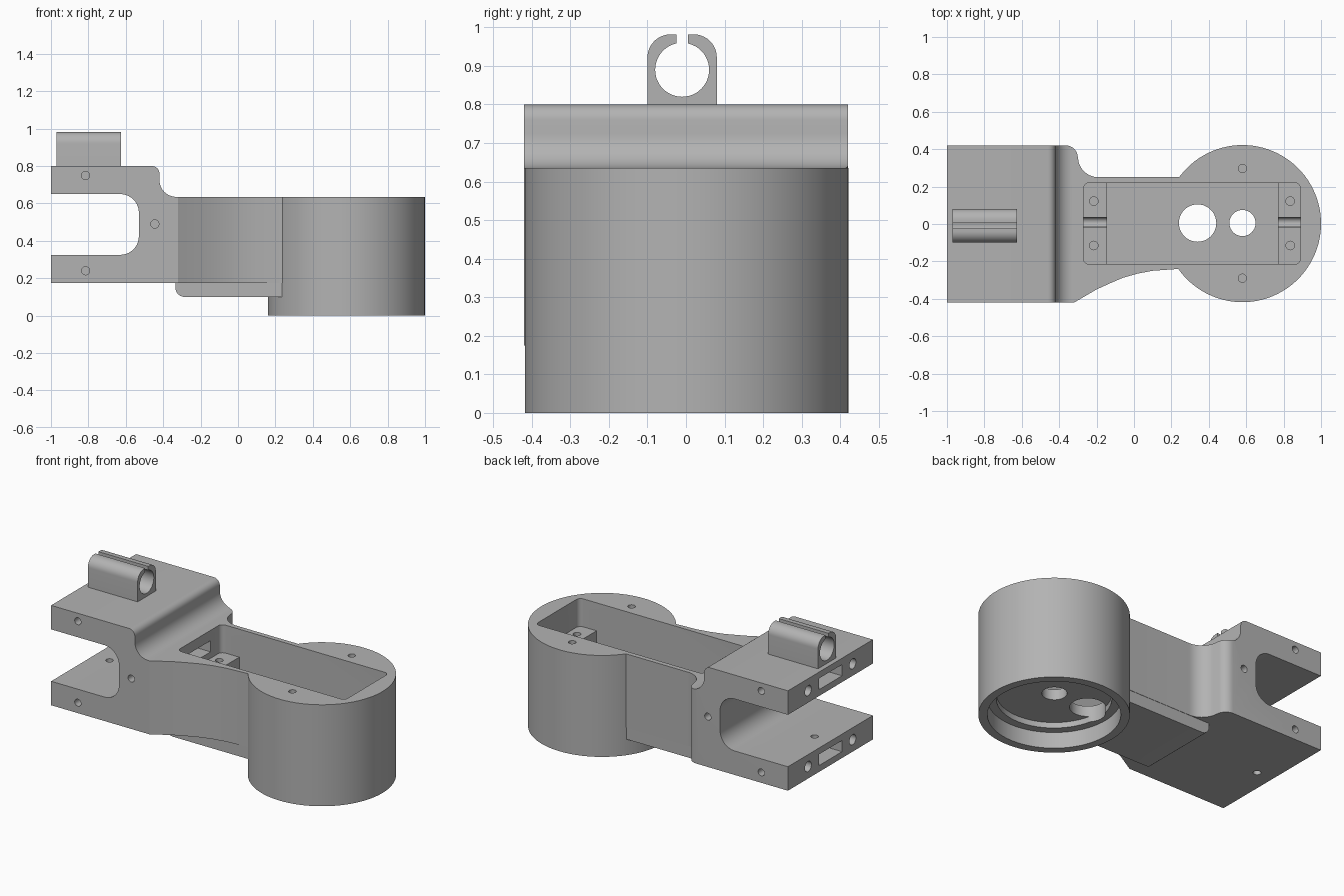
import bpy, bmesh, math
from mathutils import Vector

old = bpy.data.objects.get("Cube")
if old:
    bpy.data.objects.remove(old)

grey = bpy.data.materials.new("plain grey")
grey.use_nodes = True
colour = (0.45, 0.45, 0.45, 1)
grey.diffuse_color = colour
grey.node_tree.nodes["Principled BSDF"].inputs["Base Color"].default_value = colour


def prism(name, outline, axis, low, high):
    """Extrude a 2D outline along an axis: x takes (y, z), y takes (x, z), z takes (x, y)."""
    place = {"x": lambda a, b, d: (d, a, b),
             "y": lambda a, b, d: (a, d, b),
             "z": lambda a, b, d: (a, b, d)}[axis]
    bm = bmesh.new()
    face = bm.faces.new([bm.verts.new(place(a, b, low)) for a, b in outline])
    moved = bmesh.ops.extrude_face_region(bm, geom=[face])["geom"]
    bmesh.ops.translate(bm, vec=Vector(place(0, 0, high - low)),
                        verts=[v for v in moved if isinstance(v, bmesh.types.BMVert)])
    bmesh.ops.recalc_face_normals(bm, faces=bm.faces[:])
    mesh = bpy.data.meshes.new(name)
    bm.to_mesh(mesh)
    bm.free()
    mesh.materials.append(grey)
    obj = bpy.data.objects.new(name, mesh)
    bpy.context.collection.objects.link(obj)
    return obj


def arc(cx, cy, r, start, end, steps=10):
    angles = [math.radians(start + (end - start) * i / steps) for i in range(steps + 1)]
    return [(cx + r * math.cos(t), cy + r * math.sin(t)) for t in angles]


def circle(cx, cy, r, steps=32):
    return arc(cx, cy, r, 0, 360, steps)[:-1]


def rect(a0, a1, b0, b1):
    return [(a0, b0), (a1, b0), (a1, b1), (a0, b1)]


def round_rect(a0, a1, b0, b1, r):
    return (arc(a0 + r, b0 + r, r, 180, 270, 5) + arc(a1 - r, b0 + r, r, 270, 360, 5)
            + arc(a1 - r, b1 - r, r, 0, 90, 5) + arc(a0 + r, b1 - r, r, 90, 180, 5))


def combine(target, other, operation):
    mod = target.modifiers.new(operation, "BOOLEAN")
    mod.operation, mod.solver, mod.object = operation, "EXACT", other
    bpy.context.view_layer.objects.active = target
    bpy.ops.object.modifier_apply(modifier=mod.name)
    bpy.data.objects.remove(other)


def cut(target, outline, axis, low, high):
    combine(target, prism("cutter", outline, axis, low, high), "DIFFERENCE")


# Forked bracket and arm: side profile limited by the plan outline
side = ([(-1, 0.175), (0.5, 0.175), (0.5, 0.635)]
        + arc(-0.33, 0.725, 0.09, 270, 180) + arc(-0.46, 0.76, 0.04, 0, 90, 6)
        + [(-1, 0.8), (-1, 0.65)]
        + arc(-0.63, 0.55, 0.1, 90, 0) + arc(-0.63, 0.425, 0.1, 0, -90)
        + [(-1, 0.325)])
body = prism("bracket_body", side, "y", -0.5, 0.5)
plan = ([(-1.1, -0.42), (-0.32, -0.42), (-0.2, -0.35), (-0.13, -0.318), (-0.06, -0.288),
         (0.02, -0.265), (0.1, -0.25), (0.24, -0.24), (0.4, -0.24), (0.4, 0.25)]
        + arc(-0.19, 0.36, 0.11, 270, 195) + arc(-0.365, 0.355, 0.065, 15, 90, 6)
        + [(-1.1, 0.42)])
combine(body, prism("plan_limit", plan, "z", 0, 1), "INTERSECT")

# Deeper arm underside and round housing
keel = arc(-0.285, 0.15, 0.05, 180, 270, 6) + [(0.4, 0.1), (0.4, 0.5), (-0.335, 0.5)]
combine(body, prism("arm_keel", keel, "y", -0.238, 0.248), "UNION")
combine(body, prism("housing", circle(0.58, 0.002, 0.42, 96), "z", 0, 0.635), "UNION")

# Motor pocket with a raised ledge at both ends
cut(body, round_rect(-0.27, 0.89, -0.215, 0.22, 0.03), "z", 0.46, 0.8)
cut(body, rect(-0.145, 0.77, -0.215, 0.22), "z", 0.2, 0.5)
for x in (-0.215, 0.835):
    for y in (-0.115, 0.122):
        cut(body, circle(x, y, 0.023, 20), "z", 0.3, 0.5)
for x0, x1 in ((-0.27, -0.13), (0.76, 0.89)):
    cut(body, circle(0.01, 0.46, 0.026, 20), "x", x0, x1)

# Round recess under the housing, with shaft holes to the pocket
cut(body, circle(0.58, 0.002, 0.37, 96), "z", -0.1, 0.1)
cut(body, circle(0.58, 0.002, 0.32, 96), "z", 0.05, 0.135)
cut(body, circle(0.34, 0.005, 0.1, 40), "z", 0.05, 0.3)
cut(body, circle(0.58, 0.005, 0.07, 40), "z", 0.05, 0.3)

# Screw holes in the housing top and the bracket sides
for y in (-0.29, 0.297):
    cut(body, circle(0.58, y, 0.022, 20), "z", 0.45, 0.8)
for x, z in ((-0.815, 0.75), (-0.445, 0.49), (-0.815, 0.24)):
    for y0, y1 in ((-0.5, -0.3), (0.3, 0.5)):
        cut(body, circle(x, z, 0.022, 20), "y", y0, y1)
cut(body, circle(-0.89, 0, 0.022, 20), "z", 0.1, 0.4)

# Channels and round sockets in the ends of both fork plates
for z, depth in ((0.725, -0.55), (0.25, -0.1)):
    cut(body, rect(-0.115, 0.115, z - 0.035, z + 0.035), "x", -1.1, depth)
    for y in (-0.22, 0.22):
        cut(body, circle(y, z, 0.032, 24), "x", -1.1, -0.7)
cut(body, rect(-0.115, 0.115, 0.5, 0.57), "x", -0.42, -0.26)

# Open tube clip on the upper plate
clip_side = ([(-0.1, 0.795), (0.08, 0.795)] + arc(0.02, 0.922, 0.06, 0, 90)
             + arc(-0.04, 0.922, 0.06, 90, 180))
clip = prism("tube_clip", clip_side, "x", -0.97, -0.625)
cut(clip, circle(-0.01, 0.89, 0.07, 48), "x", -1.1, -0.5)
cut(clip, rect(-0.025, 0.005, 0.9, 1.1), "x", -1.1, -0.5)

for obj in (body, clip):
    bpy.ops.object.select_all(action="DESELECT")
    obj.select_set(True)
    bpy.context.view_layer.objects.active = obj
    bpy.ops.object.shade_smooth_by_angle(angle=math.radians(30))
